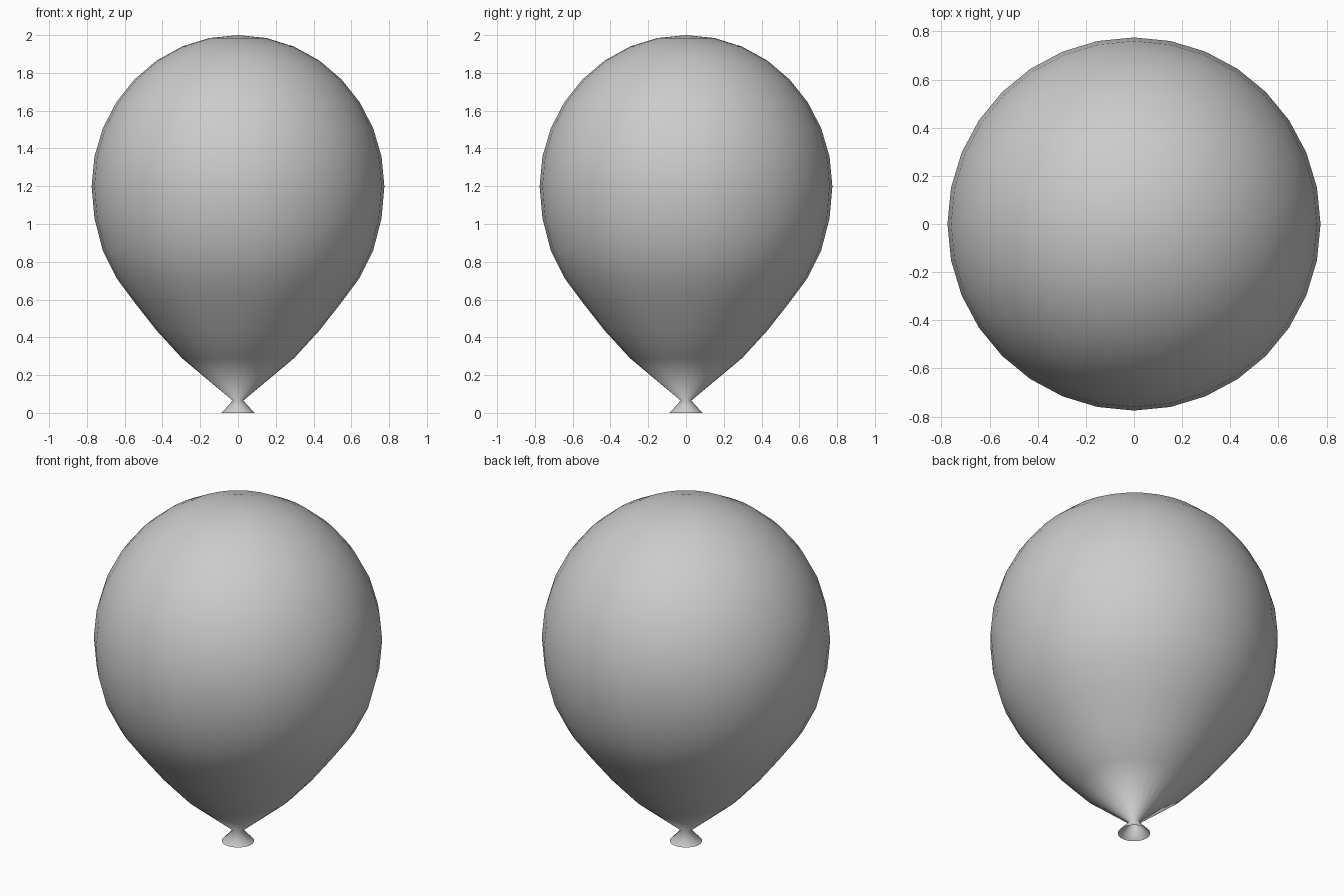
import bpy, bmesh
from math import sin, cos, pi

cube = bpy.data.objects.get("Cube")
if cube:
    bpy.data.objects.remove(cube, do_unlink=True)

SEGMENTS = 32
RADIUS, MIDDLE, DOME = 0.775, 1.2, 0.8

# Rubber material
rubber = bpy.data.materials.new("light grey rubber")
rubber.use_nodes = True
rubber.diffuse_color = (0.6, 0.6, 0.6, 1)
rubber.node_tree.nodes["Principled BSDF"].inputs["Base Color"].default_value = rubber.diffuse_color

# Profile: round dome, tapering belly, pinched neck, flared lip
profile = [(RADIUS * sin(i * pi / 16), MIDDLE + DOME * cos(i * pi / 16)) for i in range(1, 9)]
profile += [(0.76, 1.03), (0.716, 0.86), (0.644, 0.715), (0.548, 0.585),
            (0.43, 0.435), (0.297, 0.29), (0.028, 0.065), (0.087, 0.005)]

# Balloon skin, lathed around z with an open mouth
bm = bmesh.new()
rings = []
for r, z in profile:
    rings.append([bm.verts.new((r * cos(2 * pi * k / SEGMENTS), r * sin(2 * pi * k / SEGMENTS), z))
                  for k in range(SEGMENTS)])
top = bm.verts.new((0, 0, MIDDLE + DOME))
for k in range(SEGMENTS):
    n = (k + 1) % SEGMENTS
    bm.faces.new((top, rings[0][k], rings[0][n]))
    for upper, lower in zip(rings, rings[1:]):
        bm.faces.new((upper[k], lower[k], lower[n], upper[n]))
for face in bm.faces:
    face.smooth = True
for v in rings[-1]:
    v.co.z = 0
mesh = bpy.data.meshes.new("balloon")
bm.to_mesh(mesh)
bm.free()
mesh.materials.append(rubber)
balloon = bpy.data.objects.new("balloon", mesh)
bpy.context.collection.objects.link(balloon)
